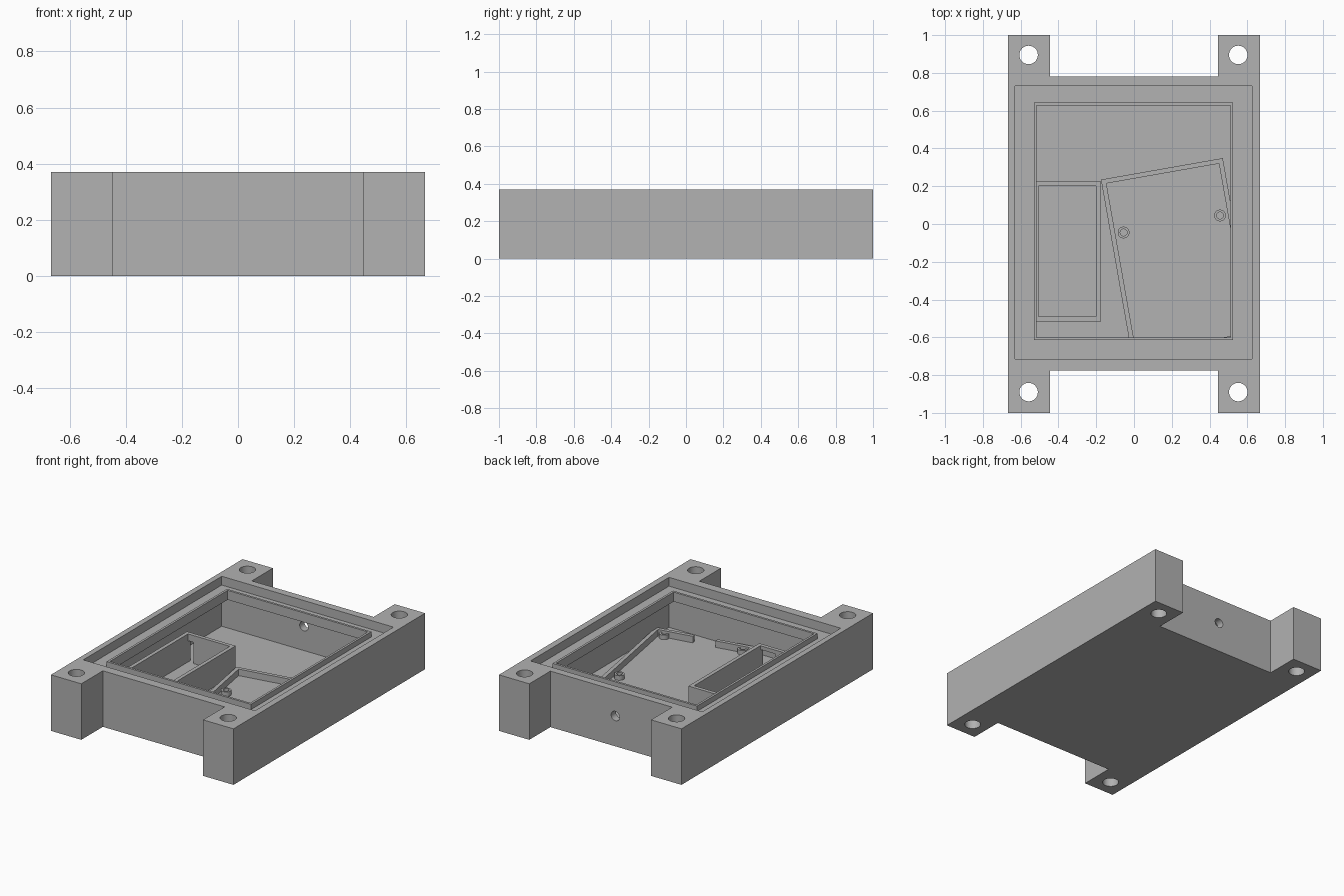
import bpy, bmesh
from math import radians
from mathutils import Matrix, Vector

if "Cube" in bpy.data.objects:
    bpy.data.objects.remove(bpy.data.objects["Cube"])

grey = bpy.data.materials.new("plain_grey")
grey.use_nodes = True
grey.diffuse_color = (0.445, 0.445, 0.445, 1)
grey.node_tree.nodes["Principled BSDF"].inputs["Base Color"].default_value = (0.445, 0.445, 0.445, 1)

HEIGHT, FLOOR = 0.37, 0.04


def finish(name, bm):
    bmesh.ops.recalc_face_normals(bm, faces=bm.faces)
    mesh = bpy.data.meshes.new(name)
    bm.to_mesh(mesh)
    bm.free()
    mesh.materials.append(grey)
    ob = bpy.data.objects.new(name, mesh)
    bpy.context.collection.objects.link(ob)
    return ob


def prism(name, outline, z0, z1):
    bm = bmesh.new()
    face = bm.faces.new([bm.verts.new((x, y, z0)) for x, y in outline])
    ext = bmesh.ops.extrude_face_region(bm, geom=[face])
    verts = [v for v in ext["geom"] if isinstance(v, bmesh.types.BMVert)]
    bmesh.ops.translate(bm, verts=verts, vec=(0, 0, z1 - z0))
    return finish(name, bm)


def block(name, x0, x1, y0, y1, z0, z1):
    return prism(name, [(x0, y0), (x1, y0), (x1, y1), (x0, y1)], z0, z1)


def cylinder(name, centre, radius, depth, axis="Z"):
    bm = bmesh.new()
    bmesh.ops.create_cone(bm, cap_ends=True, segments=32, radius1=radius, radius2=radius, depth=depth)
    turn = Vector((0, 0, 1)).rotation_difference(Vector([a == axis for a in "XYZ"]))
    bm.transform(Matrix.Translation(centre) @ turn.to_matrix().to_4x4())
    return finish(name, bm)


def cut(ob, cutters):
    """Subtract the cutters, bake the result and discard them."""
    for c in cutters:
        mod = ob.modifiers.new("cut", "BOOLEAN")
        mod.operation, mod.solver, mod.object = "DIFFERENCE", "EXACT", c
    bpy.context.view_layer.update()
    mesh = bpy.data.meshes.new_from_object(ob.evaluated_get(bpy.context.evaluated_depsgraph_get()))
    ob.modifiers.clear()
    ob.data = mesh
    for c in cutters:
        bpy.data.objects.remove(c)
    for o in bpy.context.selected_objects:
        o.select_set(False)
    ob.select_set(True)
    bpy.context.view_layer.objects.active = ob
    bpy.ops.object.shade_smooth_by_angle(angle=radians(30))
    return ob


# Case: H-shaped outline with four mounting ears
W, N = 0.667, 0.445
outline = [(-W, -1), (-N, -1), (-N, -0.775), (N, -0.775), (N, -1), (W, -1),
           (W, 1), (N, 1), (N, 0.78), (-N, 0.78), (-N, 1), (-W, 1)]
case = prism("case", outline, 0, HEIGHT)
cutters = [block("cavity", -0.63, 0.625, -0.715, 0.73, FLOOR, 0.5)]
for x in (-0.558, 0.552):
    for y in (-0.89, 0.895):
        cutters.append(cylinder("screw_hole", (x, y, 0.2), 0.049, 1))
cutters.append(cylinder("side_hole", (0.65, -0.065, 0.2), 0.021, 0.2, "X"))
cutters.append(cylinder("back_hole", (-0.03, 0.76, 0.2), 0.031, 0.2, "Y"))
cut(case, cutters)

# Ledge around the opening with a raised rim on its inner edge
ledge = block("lid_ledge", -0.635, 0.63, -0.72, 0.735, 0.285, 0.312)
cut(ledge, [block("opening", -0.515, 0.51, -0.6, 0.627, 0.2, 0.4)])
rim = block("ledge_rim", -0.53, 0.525, -0.615, 0.642, 0.286, 0.347)
cut(rim, [block("opening", -0.515, 0.51, -0.6, 0.627, 0.2, 0.4)])

# Tall compartment beside the tray, with small openings in its end walls
box = block("compartment", -0.53, -0.175, -0.515, 0.225, FLOOR - 0.01, 0.225)
cut(box, [block("pocket", -0.505, -0.2, -0.49, 0.2, 0, 0.4),
          block("back_slot", -0.504, -0.465, 0.19, 0.25, FLOOR, 0.18),
          block("front_slot", -0.31, -0.201, -0.55, -0.48, FLOOR, 0.2)])

# Low tilted tray, open in the middle of its front wall
TW, TL, T = 0.655, 0.96, 0.025
place = Matrix.Translation((-0.175, 0.235, 0)) @ Matrix.Rotation(radians(10), 4, "Z")
tray = block("tray_wall", 0, TW, -TL, 0, FLOOR - 0.01, 0.083)
cut(tray, [block("tray_inside", T, TW - T, T - TL, -T, 0, 0.2),
           block("tray_gap", 0.25, 0.4, -TL - 0.1, -TL + 0.1, 0, 0.2)])
tray.data.transform(place)

# Four hollow standoffs
for x, y in [(-0.055, -0.045), (0.455, 0.045), (0.055, -0.67), (0.565, -0.58)]:
    post = cylinder("standoff", (x, y, 0.05), 0.031, 0.04)
    cut(post, [cylinder("bore", (x, y, 0.09), 0.018, 0.1)])
